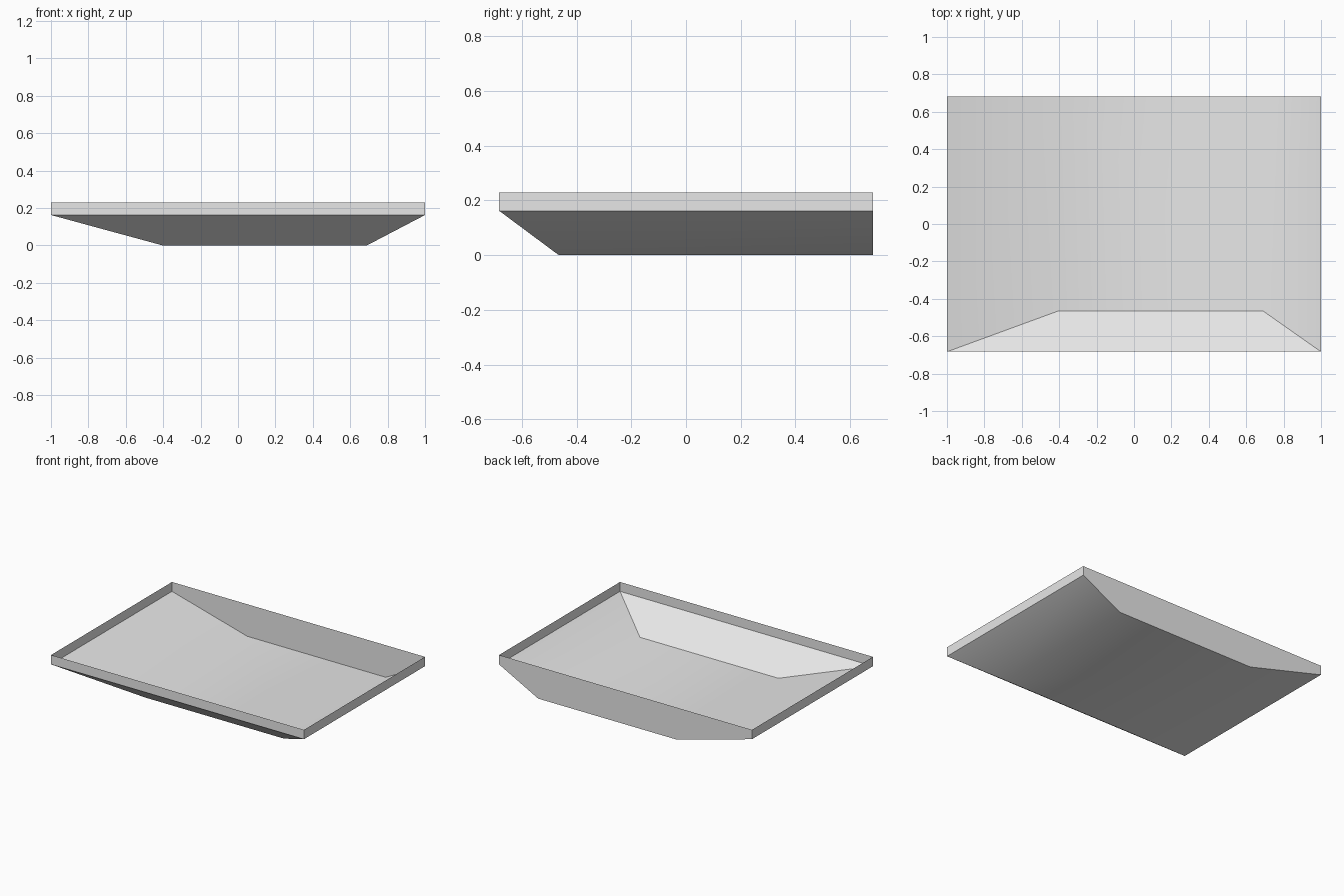
import bpy
import bmesh
import math

cube = bpy.data.objects.get("Cube")
if cube:
    bpy.data.objects.remove(cube, do_unlink=True)

# Main dimensions
HALF_W, HALF_D = 1.0, 0.683
TOP, LIP = 0.229, 0.162
FLOOR_LEFT, FLOOR_RIGHT, FLOOR_FRONT = 0.69, -0.405, -0.465

# Plain grey
grey = bpy.data.materials.new("light grey")
grey.use_nodes = True
color = (0.8, 0.8, 0.8, 1.0)
grey.diffuse_color = color
grey.node_tree.nodes["Principled BSDF"].inputs["Base Color"].default_value = color

bm = bmesh.new()


def ring(x0, x1, y0, y1, z):
    """Four corners: front right, front left, back left, back right."""
    return [bm.verts.new((x, y, z)) for x, y in ((x0, y0), (x1, y0), (x1, y1), (x0, y1))]


floor = ring(FLOOR_RIGHT, FLOOR_LEFT, FLOOR_FRONT, HALF_D, 0)
lip = ring(-HALF_W, HALF_W, -HALF_D, HALF_D, LIP)
rim = ring(-HALF_W, HALF_W, -HALF_D, HALF_D, TOP)

# Floor
bm.faces.new(floor[::-1])
# Sloping sides and upright rim at the front, left and right
for a in (0, 1, 3):
    b = (a + 1) % 4
    bm.faces.new((floor[a], floor[b], lip[b], lip[a]))
    bm.faces.new((lip[a], lip[b], rim[b], rim[a]))
# Upright back wall
bm.faces.new((floor[2], floor[3], lip[3], rim[3], rim[2], lip[2]))

mesh = bpy.data.meshes.new("open_tray")
bm.to_mesh(mesh)
bm.free()
mesh.materials.append(grey)
tray = bpy.data.objects.new("open_tray", mesh)
bpy.context.collection.objects.link(tray)

# Smooth the shallow bends, keep the steep ones sharp
bpy.ops.object.select_all(action="DESELECT")
tray.select_set(True)
bpy.context.view_layer.objects.active = tray
bpy.ops.object.shade_smooth_by_angle(angle=math.radians(30))
